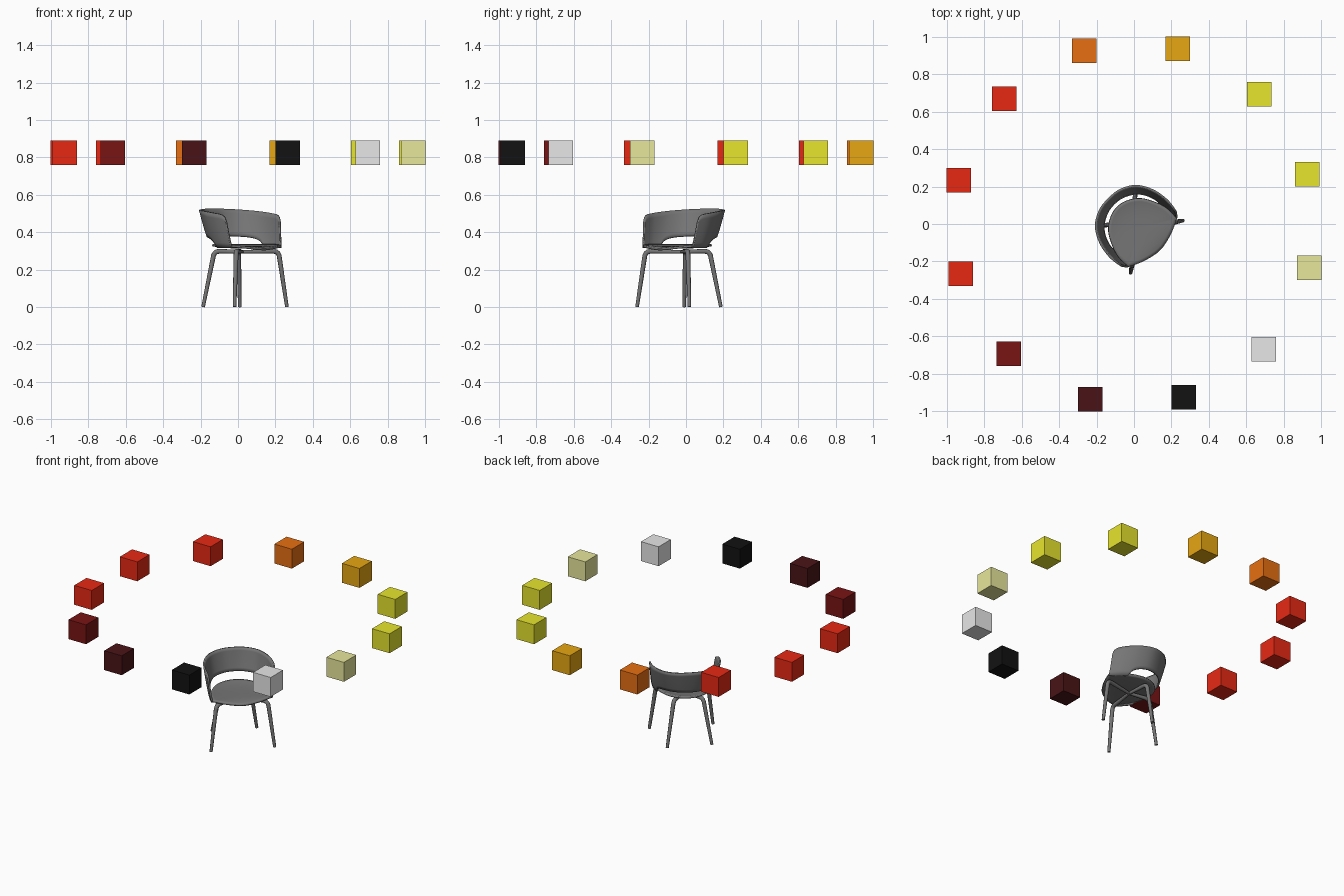
import bpy
import math
from mathutils import Vector, Matrix

cube = bpy.data.objects.get("Cube")
if cube:
    bpy.data.objects.remove(cube, do_unlink=True)

TURN = Matrix.Rotation(math.radians(-45), 4, 'Z')   # the chair faces a diagonal


def material(name, rgb):
    m = bpy.data.materials.new(name)
    m.use_nodes = True
    m.diffuse_color = (*rgb, 1)
    m.node_tree.nodes["Principled BSDF"].inputs["Base Color"].default_value = (*rgb, 1)
    return m


chair_grey = material("chair grey", (.18, .18, .18))
black = material("black", (.006, .006, .006))
maroon = material("maroon", (.068, .007, .008))
dark_red = material("dark red", (.19, .007, .007))
red = material("red", (.8, .022, .007))
orange = material("orange", (.8, .16, .006))
amber = material("amber", (.8, .385, .006))
yellow = material("yellow", (.8, .78, .027))
cream = material("cream", (.8, .8, .33))
light_grey = material("light grey", (.8, .8, .8))


def add_object(name, mesh, mat, smooth=True):
    ob = bpy.data.objects.new(name, mesh)
    bpy.context.collection.objects.link(ob)
    mesh.materials.clear()
    mesh.materials.append(mat)
    if smooth:
        mesh.shade_smooth()
        mesh.set_sharp_from_angle(angle=math.radians(40))
    return ob


def thicken(ob, amount, offset):
    mod = ob.modifiers.new("thickness", 'SOLIDIFY')
    mod.thickness = amount
    mod.offset = offset


def along(points, t):
    """Smooth curve through points, t from 0 to 1."""
    f = t * (len(points) - 1)
    i = min(int(f), len(points) - 2)
    f -= i
    p = [Vector(points[max(0, min(len(points) - 1, i + k))]) for k in (-1, 0, 1, 2)]
    return p[1] + (p[2] - p[0]) * f / 2 + \
        (p[0] * 2 - p[1] * 5 + p[2] * 4 - p[3]) * f * f / 2 + \
        (p[1] * 3 - p[0] - p[2] * 3 + p[3]) * f ** 3 / 2


def mirrored(half):
    return [(u, -v) for u, v in reversed(half[1:])] + half


# Half outlines of the shell, from the middle of the back to the arm end
base_half = [(-.13, 0), (-.115, .065), (-.07, .125), (0, .165), (.07, .185), (.14, .185)]
rim_half = [(-.19, 0), (-.181, .075), (-.138, .15), (-.06, .197), (.03, .214), (.11, .206)]
base, rim = mirrored(base_half), mirrored(rim_half)

# Wraparound backrest, open above the back of the seat, arms running to the seat
COLS, ROWS = 96, 7
verts, faces = [], []
for c in range(COLS + 1):
    t = c / COLS
    a = abs(2 * t - 1)
    low = .3 * math.sqrt(max(0, 1 - (a / .66) ** 6))
    corner = max(0, (a - .88) / .12)
    high = 1 - .2 * (1 - math.sqrt(max(0, 1 - corner ** 2)))
    b, r = along(base, t), along(rim, t)
    for k in range(ROWS + 1):
        s = low + (high - low) * k / ROWS
        p = b.lerp(r, s ** .8)
        verts.append((p.x, p.y, .317 + s * (.208 - .035 * a * a)))
W = ROWS + 1
for c in range(COLS):
    for k in range(ROWS):
        i = c * W + k
        faces.append((i, i + W, i + W + 1, i + 1))
mesh = bpy.data.meshes.new("backrest_shell")
mesh.from_pydata(verts, [], faces)
mesh.transform(TURN)
thicken(add_object("backrest_shell", mesh, chair_grey), .011, 0)

# Seat: dished pan with a falling front lip
front_half = [(.195, 0), (.187, .06), (.168, .125), (.14, .185)]
front = list(reversed(front_half)) + [(u, -v) for u, v in front_half[1:]]
N = 32
outline = [along(base, i / (2 * N)) for i in range(2 * N)] + \
          [along(front, i / N) for i in range(N)]
centre = Vector((.03, 0))
M = len(outline)
verts, faces = [(centre.x, 0, .313)], []
rings = (.3, .55, .75, .9, 1)
for r in rings:
    for p in outline:
        q = centre.lerp(p, r)
        z = .313 + .012 * r ** 3 - .02 * max(0, q.x / .19) ** 4 * r
        verts.append((q.x, q.y, z))
for i in range(M):
    j = (i + 1) % M
    faces.append((0, 1 + i, 1 + j))
    for k in range(len(rings) - 1):
        o = 1 + k * M
        faces.append((o + i, o + M + i, o + M + j, o + j))
mesh = bpy.data.meshes.new("seat")
mesh.from_pydata(verts, [], faces)
mesh.transform(TURN)
thicken(add_object("seat", mesh, chair_grey), .012, -1)


# Legs: round bars, bent at the top and meeting under the seat
def leg(name, foot, knee, side):
    f, k = Vector((*foot, 0)), Vector((*knee, .275))
    inward = Vector((.03 - knee[0], -knee[1], 0)).normalized()
    path = [f, k, k + inward * .006 + Vector((0, 0, .012)),
            k + inward * .016 + Vector((0, 0, .02)),
            k + inward * .032 + Vector((0, 0, .023)), Vector((.03, 0, .294))]
    curve = bpy.data.curves.new(name, 'CURVE')
    curve.dimensions = '3D'
    curve.bevel_depth = .012
    curve.bevel_resolution = 3
    curve.use_fill_caps = True
    spline = curve.splines.new('POLY')
    spline.points.add(len(path) - 1)
    for i, p in enumerate(path):
        spline.points[i].co = (p.x, p.y * side, p.z, 1)
        spline.points[i].radius = .8 if i in (0, 5) else 1.1
    helper = bpy.data.objects.new(name + "_path", curve)
    mesh = bpy.data.meshes.new_from_object(helper)
    bpy.data.objects.remove(helper)
    mesh.transform(TURN)
    add_object(name, mesh, chair_grey)


for side, label in ((1, "left"), (-1, "right")):
    leg("front_leg_" + label, (.172, .198), (.148, .163), side)
    leg("back_leg_" + label, (-.125, .139), (-.09, .095), side)

# Ring of floating colour sample cubes
samples = [black, light_grey, cream, yellow, yellow, amber,
           orange, red, red, red, dark_red, maroon]
for i, mat in enumerate(samples):
    angle = math.radians(-74 + 30 * i)
    bpy.ops.mesh.primitive_cube_add(
        size=.131, location=(.965 * math.cos(angle), .965 * math.sin(angle), .825))
    ob = bpy.context.object
    ob.name = f"sample_cube_{i + 1}"
    ob.data.materials.append(mat)
